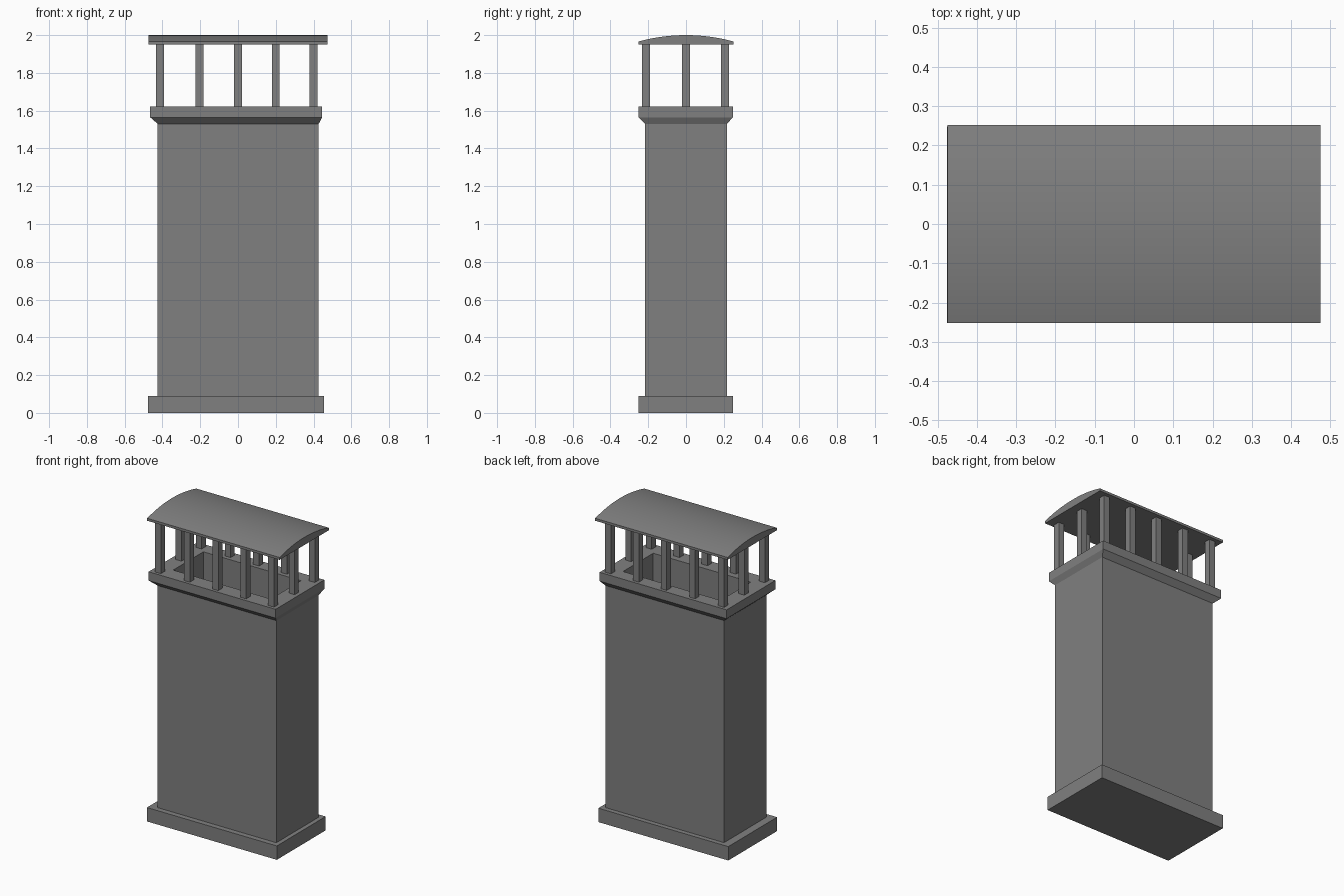
import bpy, bmesh, math

cube = bpy.data.objects.get("Cube")
if cube:
    bpy.data.objects.remove(cube, do_unlink=True)

# Single stone colour
stone = bpy.data.materials.new("stone_grey")
stone.use_nodes = True
colour = (0.216, 0.216, 0.216, 1)
stone.diffuse_color = colour
stone.node_tree.nodes["Principled BSDF"].inputs["Base Color"].default_value = colour


def finish(name, bm):
    bmesh.ops.recalc_face_normals(bm, faces=bm.faces)
    mesh = bpy.data.meshes.new(name)
    bm.to_mesh(mesh)
    bm.free()
    mesh.materials.append(stone)
    obj = bpy.data.objects.new(name, mesh)
    bpy.context.collection.objects.link(obj)
    return obj


def rect_loft(name, rings, hollow=False):
    """Join rectangles (x0, x1, y0, y1, z); hollow ones close back on the first."""
    bm = bmesh.new()
    loops = [[bm.verts.new((x, y, z)) for x, y in ((x0, y0), (x1, y0), (x1, y1), (x0, y1))]
             for x0, x1, y0, y1, z in rings]
    pairs = list(zip(loops, loops[1:]))
    if hollow:
        pairs.append((loops[-1], loops[0]))
    else:
        bm.faces.new(loops[0])
        bm.faces.new(loops[-1])
    for a, b in pairs:
        for i in range(4):
            j = (i + 1) % 4
            bm.faces.new((a[i], a[j], b[j], b[i]))
    return finish(name, bm)


base_top, body_top, rim_mid, rim_top = 0.09, 1.53, 1.565, 1.622
roof_low, roof_edge, roof_peak = 1.95, 1.966, 2.0
plinth = (-0.477, 0.455, -0.252, 0.248)
outer = (-0.425, 0.427, -0.217, 0.217)
rim = (-0.465, 0.446, -0.252, 0.248)
flue = (-0.36, 0.34, -0.15, 0.16)

# Base slab, hollow shaft and flared rim
rect_loft("base_slab", [plinth + (0,), plinth + (base_top,)])
rect_loft("shaft", [outer + (base_top,), outer + (body_top,),
                    flue + (body_top,), flue + (base_top,)], hollow=True)
rect_loft("flared_rim", [outer + (body_top,), rim + (rim_mid,), rim + (rim_top,),
                         flue + (rim_top,), flue + (body_top,)], hollow=True)

# Square posts around the rim
half = 0.021
xs = (-0.412, -0.204, 0, 0.2, 0.4)
ys = (-0.211, 0, 0.207)
for i, x in enumerate(xs):
    for j, y in enumerate(ys):
        if i in (0, 4) or j != 1:
            foot = (x - half, x + half, y - half, y + half)
            rect_loft(f"post_{i + 1}_{j + 1}", [foot + (rim_top,), foot + (roof_low,)])

# Vaulted roof: circular arc over a flat underside, extruded along x
half_x, half_y, steps = 0.475, 0.252, 24
rise = roof_peak - roof_edge
radius = (half_y ** 2 + rise ** 2) / (2 * rise)
sweep = math.asin(half_y / radius)
profile = [(-half_y, roof_low), (half_y, roof_low)]
for k in range(steps + 1):
    a = sweep * (1 - 2 * k / steps)
    profile.append((radius * math.sin(a), roof_peak - radius + radius * math.cos(a)))
bm = bmesh.new()
end = bm.faces.new([bm.verts.new((-half_x, y, z)) for y, z in profile])
extruded = bmesh.ops.extrude_face_region(bm, geom=[end], use_keep_orig=True)["geom"]
moved = [g for g in extruded if isinstance(g, bmesh.types.BMVert)]
bmesh.ops.translate(bm, verts=moved, vec=(2 * half_x, 0, 0))
roof = finish("vaulted_roof", bm)
bpy.ops.object.select_all(action="DESELECT")
roof.select_set(True)
bpy.context.view_layer.objects.active = roof
bpy.ops.object.shade_smooth_by_angle(angle=math.radians(30))
